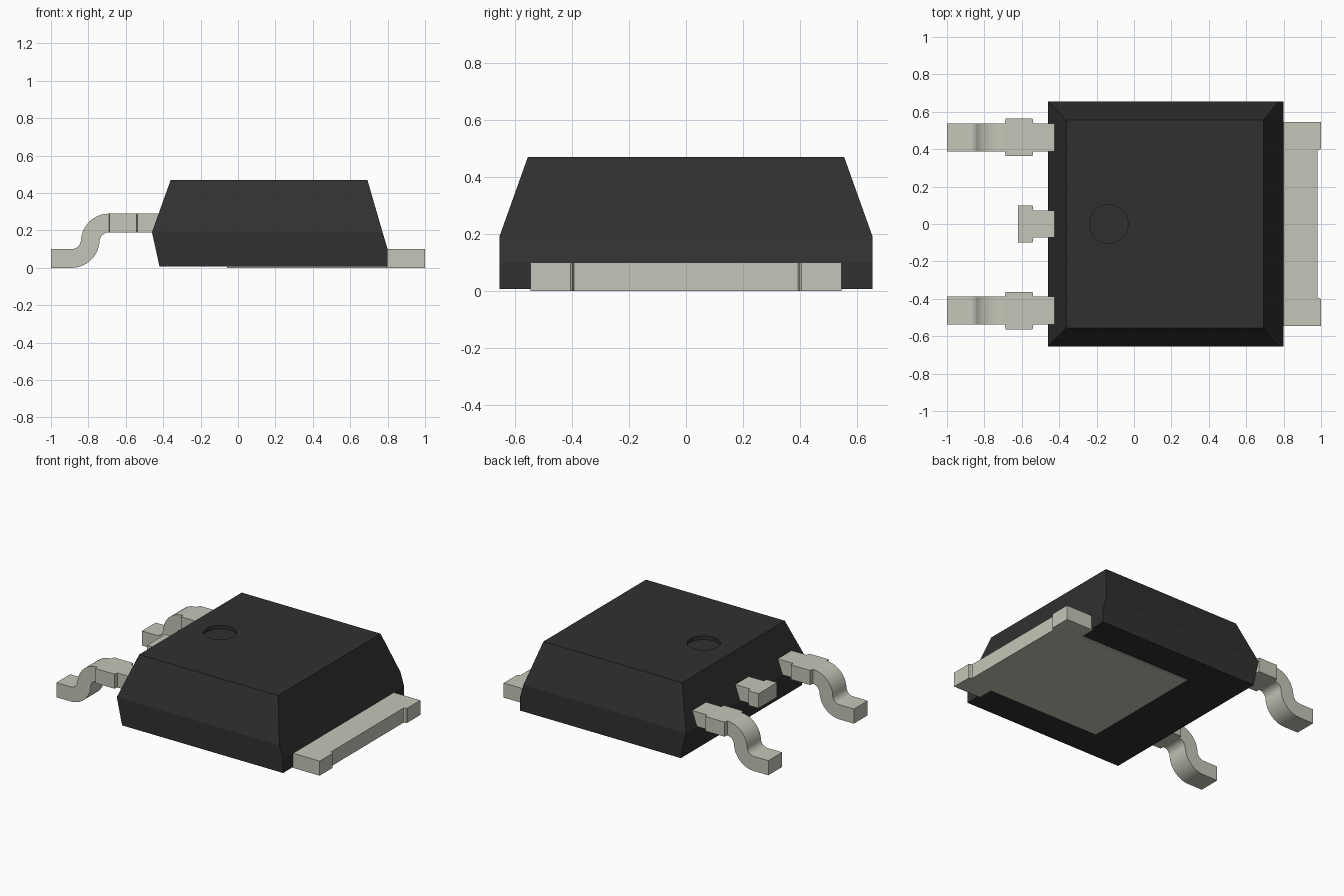
import bpy, bmesh, math

cube = bpy.data.objects.get("Cube")
if cube:
    bpy.data.objects.remove(cube, do_unlink=True)


def material(name, rgb):
    m = bpy.data.materials.new(name)
    m.use_nodes = True
    m.diffuse_color = (*rgb, 1)
    bsdf = next(n for n in m.node_tree.nodes if n.type == 'BSDF_PRINCIPLED')
    bsdf.inputs["Base Color"].default_value = (*rgb, 1)
    bsdf.inputs["Roughness"].default_value = 0.6
    return m


BLACK = material("black_plastic", (0.030, 0.030, 0.030))
METAL = material("tinned_metal", (0.56, 0.56, 0.48))


def loft(name, rings, mat):
    """Skin a closed solid through rings of equal vertex count."""
    bm = bmesh.new()
    loops = [[bm.verts.new(p) for p in ring] for ring in rings]
    n = len(loops[0])
    for a, b in zip(loops, loops[1:]):
        for i in range(n):
            j = (i + 1) % n
            bm.faces.new((a[i], a[j], b[j], b[i]))
    bm.faces.new(loops[0][::-1])
    bm.faces.new(loops[-1])
    bmesh.ops.recalc_face_normals(bm, faces=bm.faces)
    me = bpy.data.meshes.new(name)
    bm.to_mesh(me)
    bm.free()
    me.materials.append(mat)
    ob = bpy.data.objects.new(name, me)
    bpy.context.collection.objects.link(ob)
    return ob


def activate(ob):
    bpy.ops.object.select_all(action='DESELECT')
    ob.select_set(True)
    bpy.context.view_layer.objects.active = ob


# Moulded body: rectangles given as z, x min, x max, half depth
sections = [(0.007, -0.42, 0.80, 0.655), (0.10, -0.44, 0.80, 0.655),
            (0.19, -0.46, 0.773, 0.655), (0.47, -0.36, 0.692, 0.555)]
body = loft("body", [[(x0, -h, z), (x1, -h, z), (x1, h, z), (x0, h, z)]
                     for z, x0, x1, h in sections], BLACK)

# Shallow round dimple in the top
dimple = [[(-0.135 + 0.103 * math.cos(i * math.tau / 48),
            0.103 * math.sin(i * math.tau / 48), z) for i in range(48)]
          for z in (0.445, 0.52)]
cutter = loft("dimple_cutter", dimple, BLACK)
cutter.hide_render = True
cut = body.modifiers.new("dimple", 'BOOLEAN')
cut.operation = 'DIFFERENCE'
cut.solver = 'EXACT'
cut.object = cutter
activate(body)
bpy.ops.object.modifier_apply(modifier=cut.name)
bpy.data.objects.remove(cutter, do_unlink=True)

# Heat tab with its narrower pad under the body
half = [(-0.06, 0.44), (0.79, 0.44), (0.79, 0.545), (1.0, 0.545),
        (1.0, 0.405), (0.995, 0.398), (0.98, 0.393)]
outline = half + [(x, -y) for x, y in reversed(half)]
loft("heat_tab", [[(x, y, z) for x, y in outline] for z in (0.0, 0.10)], METAL)


def lead(name, y, stations):
    """Sweep a 0.10 thick strip; stations are x, z, tilt, half width."""
    rings = []
    for x, z, a, w in stations:
        dx, dz = -0.05 * math.sin(a), 0.05 * math.cos(a)
        rings.append([(x + dx, y - w, z + dz), (x + dx, y + w, z + dz),
                      (x - dx, y + w, z - dz), (x - dx, y - w, z - dz)])
    ob = loft(name, rings, METAL)
    activate(ob)
    bpy.ops.object.shade_smooth_by_angle(angle=math.radians(30))
    return ob


MID = 0.24
# Outer leads: wide shoulder, S bend, flat foot
R, BEND, STEPS = 0.10, math.acos(0.05), 10
path = [(-0.38, MID, 0, 0.075), (-0.538, MID, 0, 0.075),
        (-0.542, MID, 0, 0.10), (-0.686, MID, 0, 0.10)]
for i in range(STEPS + 1):
    a = BEND * i / STEPS
    path.append((-0.69 - R * math.sin(a), MID - R + R * math.cos(a), a, 0.075))
for i in range(STEPS - 1, -1, -1):
    a = BEND * i / STEPS
    path.append((-0.89 + R * math.sin(a), 0.05 + R - R * math.cos(a), a, 0.075))
path.append((-1.0, 0.05, 0, 0.075))
lead("front_lead", -0.463, path)
lead("back_lead", 0.463, path)

# Cropped centre lead
lead("centre_lead", 0.0, [(-0.38, MID, 0, 0.073), (-0.538, MID, 0, 0.073),
                          (-0.542, MID, 0, 0.10), (-0.62, MID, 0, 0.10)])
